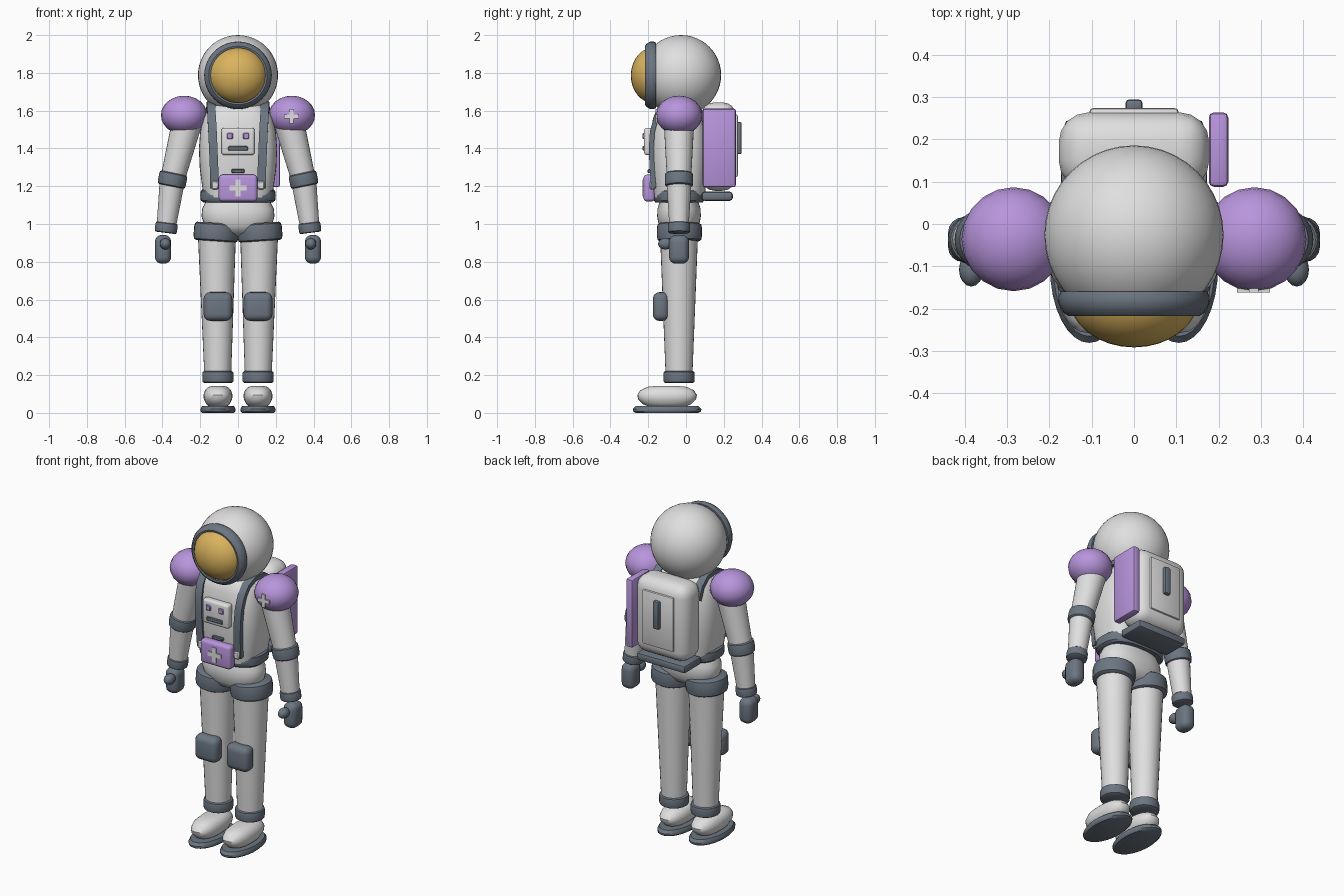
import bpy, bmesh, math
from mathutils import Matrix, Vector

if "Cube" in bpy.data.objects:
    bpy.data.objects.remove(bpy.data.objects["Cube"], do_unlink=True)


def material(name, rgb):
    m = bpy.data.materials.new(name)
    m.use_nodes = True
    m.diffuse_color = (*rgb, 1)
    m.node_tree.nodes["Principled BSDF"].inputs["Base Color"].default_value = (*rgb, 1)
    return m


WHITE = material("suit white", (0.74, 0.74, 0.74))
SLATE = material("slate grey", (0.15, 0.18, 0.22))
PURPLE = material("soft purple", (0.48, 0.30, 0.72))
GOLD = material("visor gold", (0.70, 0.45, 0.11))
MID_Y = -0.037  # depth of the body axis


def finish(name, bm, mat):
    bmesh.ops.recalc_face_normals(bm, faces=bm.faces)
    mesh = bpy.data.meshes.new(name)
    bm.to_mesh(mesh)
    bm.free()
    mesh.materials.append(mat)
    ob = bpy.data.objects.new(name, mesh)
    bpy.context.collection.objects.link(ob)
    bpy.ops.object.select_all(action='DESELECT')
    ob.select_set(True)
    bpy.context.view_layer.objects.active = ob
    bpy.ops.object.shade_smooth_by_angle(angle=math.radians(40))
    return ob


def rounded_box(name, mat, at, size, bevel, segments=3):
    bm = bmesh.new()
    bmesh.ops.create_cube(bm, size=1, matrix=Matrix.Translation(at) @ Matrix.Diagonal((*size, 1)))
    bmesh.ops.bevel(bm, geom=bm.edges[:], offset=bevel, segments=segments, profile=0.5,
                    affect='EDGES', clamp_overlap=True)
    return finish(name, bm, mat)


def ellipsoid(name, mat, at, radii, u=32, v=20):
    bm = bmesh.new()
    bmesh.ops.create_uvsphere(bm, u_segments=u, v_segments=v, radius=1,
                              matrix=Matrix.Translation(at) @ Matrix.Diagonal((*radii, 1)))
    return finish(name, bm, mat)


def turned(name, mat, profile, at=(0, 0, 0), depth=1, power=2, axis=(0, 0, 1), sides=28, hollow=False):
    """Sweep (radius, height) pairs round an axis; power squares the section."""
    turn = Vector(axis).rotation_difference(Vector((0, 0, 1))).inverted().to_matrix().to_4x4()
    place = Matrix.Translation(at) @ turn
    bm = bmesh.new()
    rings = []
    for r, z in profile:
        ring = []
        for i in range(sides):
            a = math.tau * i / sides
            c, s = (math.copysign(abs(t) ** (2 / power), t) for t in (math.cos(a), math.sin(a)))
            ring.append(bm.verts.new(place @ Vector((r * c, r * s * depth, z))))
        rings.append(ring)
    pairs = list(zip(rings, rings[1:]))
    if hollow:
        pairs.append((rings[-1], rings[0]))
    else:
        bm.faces.new(rings[0])
        bm.faces.new(rings[-1])
    for low, high in pairs:
        for i in range(sides):
            j = (i + 1) % sides
            bm.faces.new((low[i], low[j], high[j], high[i]))
    return finish(name, bm, mat)


def limb(name, start, end, r1, r2):
    a, b = Vector(start), Vector(end)
    return turned(name, WHITE, [(r1, 0), (r2, (b - a).length)], a, axis=b - a)


def band(name, at, r, half, axis=(0, 0, 1)):
    p = [(r * 0.88, -half), (r * 0.97, -half * 0.85), (r, -half * 0.5)]
    return turned(name, SLATE, p + [(q, -z) for q, z in reversed(p)], at, axis=axis)


def cross(name, at, arm, w):
    bm = bmesh.new()
    pts = []
    for k in range(4):
        spin = Matrix.Rotation(k * math.pi / 2, 3, 'Y')
        pts += [spin @ Vector(p) for p in ((arm, 0, w), (arm, 0, -w), (w, 0, -w))]
    face = bm.faces.new([bm.verts.new(p + Vector(at)) for p in pts])
    new = bmesh.ops.extrude_face_region(bm, geom=[face])["geom"]
    bmesh.ops.translate(bm, vec=(0, 0.009, 0), verts=[g for g in new if isinstance(g, bmesh.types.BMVert)])
    return finish(name, bm, WHITE)


def strap(name, path, width):
    """Flat webbing following a path, thickened across its normal."""
    bm = bmesh.new()
    rows = []
    for i, p in enumerate(path):
        p = Vector(p)
        t = Vector(path[min(i + 1, len(path) - 1)]) - Vector(path[max(i - 1, 0)])
        n = Vector((0, t.z, -t.y)).normalized() * 0.013
        w = Vector((width / 2, 0, 0))
        rows.append([bm.verts.new(q) for q in (p - w - n, p + w - n, p + w + n, p - w + n)])
    bm.faces.new(rows[0])
    bm.faces.new(rows[-1])
    for a, b in zip(rows, rows[1:]):
        for i in range(4):
            j = (i + 1) % 4
            bm.faces.new((a[i], a[j], b[j], b[i]))
    return finish(name, bm, SLATE)


# Helmet, visor and visor rim
ellipsoid("helmet", WHITE, (0, -0.026, 1.788), (0.212, 0.212, 0.212), 40, 24)
ellipsoid("visor", GOLD, (0, -0.17, 1.787), (0.155, 0.122, 0.148))
turned("visor_rim", SLATE, [(0.145, 0), (0.174, 0), (0.179, 0.012), (0.178, 0.03), (0.168, 0.048),
                            (0.155, 0.058), (0.145, 0.056)],
       (0, -0.16, 1.787), axis=(0, -1, 0), sides=40, hollow=True)

# Torso, belt and hips
turned("torso", WHITE, [(0.18, 1.14), (0.19, 1.2), (0.203, 1.3), (0.207, 1.4), (0.2, 1.49),
                        (0.183, 1.56), (0.157, 1.61), (0.11, 1.64)], (0, MID_Y, 0), 0.75, 3, sides=40)
turned("belt", SLATE, [(0.185, 1.115), (0.197, 1.125), (0.2, 1.15), (0.197, 1.175), (0.185, 1.185)],
       (0, MID_Y, 0), 0.68, 2.6, sides=40)
turned("hips", WHITE, [(0.05, 0.935), (0.14, 0.955), (0.178, 0.99), (0.193, 1.04), (0.19, 1.08), (0.165, 1.13)],
       (0, MID_Y, 0), 0.6, 2.3, sides=36)

# Chest control panel
rounded_box("chest_panel", WHITE, (0, -0.197, 1.437), (0.176, 0.05, 0.145), 0.015)
rounded_box("panel_slot", SLATE, (0, -0.223, 1.4), (0.105, 0.014, 0.024), 0.004, 1)
rounded_box("chest_vent", SLATE, (0, -0.192, 1.28), (0.07, 0.022, 0.02), 0.004, 1)

# Belt pouch
rounded_box("pouch", PURPLE, (0, -0.195, 1.19), (0.204, 0.06, 0.142), 0.018)
cross("pouch_cross", (0, -0.230, 1.19), 0.045, 0.013)

# Backpack
rounded_box("backpack", WHITE, (0, 0.172, 1.41), (0.356, 0.184, 0.468), 0.07, 4)
rounded_box("backpack_cover", WHITE, (0, 0.262, 1.415), (0.21, 0.024, 0.33), 0.008, 2)
rounded_box("backpack_handle", SLATE, (0, 0.28, 1.455), (0.04, 0.03, 0.17), 0.009, 2)
rounded_box("backpack_base", SLATE, (0, 0.165, 1.147), (0.33, 0.165, 0.048), 0.015, 2)
rounded_box("backpack_side_panel", PURPLE, (0.2, 0.176, 1.403), (0.046, 0.176, 0.415), 0.012, 2)

# Cross badge on the left shoulder
cross("shoulder_cross", (0.283, -0.162, 1.57), 0.039, 0.011)

for label, s in (("left", 1), ("right", -1)):
    # Panel buttons, harness strap and buckle
    rounded_box(label + "_button", PURPLE, (s * 0.043, -0.223, 1.466), (0.032, 0.014, 0.032), 0.004, 1)
    strap(label + "_strap", [(s * 0.125, -0.171, 1.19), (s * 0.127, -0.180, 1.3), (s * 0.131, -0.184, 1.4),
                             (s * 0.135, -0.178, 1.49), (s * 0.139, -0.158, 1.56), (s * 0.141, -0.122, 1.61),
                             (s * 0.142, -0.06, 1.635), (s * 0.144, 0.02, 1.63), (s * 0.147, 0.075, 1.59),
                             (s * 0.15, 0.11, 1.52)], 0.045)
    rounded_box(label + "_buckle", WHITE, (s * 0.122, -0.178, 1.205), (0.036, 0.03, 0.045), 0.006, 1)

    # Arm
    shoulder, elbow, wrist = [(s * x, MID_Y, z) for x, z in ((0.272, 1.53), (0.347, 1.235), (0.382, 0.97))]
    ellipsoid(label + "_shoulder", PURPLE, (s * 0.285, -0.036, 1.576), (0.123, 0.123, 0.103), 20, 12)
    limb(label + "_upper_arm", shoulder, elbow, 0.08, 0.064)
    limb(label + "_forearm", elbow, wrist, 0.067, 0.05)
    band(label + "_elbow_band", elbow, 0.075, 0.036, (s * -0.2, 0, 1))
    band(label + "_cuff", (s * 0.38, MID_Y, 0.98), 0.059, 0.027, (s * -0.13, 0, 1))
    rounded_box(label + "_glove", SLATE, (s * 0.397, MID_Y, 0.866), (0.086, 0.106, 0.152), 0.036, 4)
    ellipsoid(label + "_thumb", SLATE, (s * 0.385, -0.108, 0.895), (0.029, 0.04, 0.03), 16, 10)

    # Leg
    limb(label + "_leg", (s * 0.107, MID_Y, 0.175), (s * 0.112, MID_Y, 0.98), 0.07, 0.102)
    band(label + "_thigh_band", (s * 0.115, MID_Y + 0.002, 0.957), 0.119, 0.048, (s * -0.07, 0, 1))
    rounded_box(label + "_knee_pad", SLATE, (s * 0.106, -0.133, 0.563), (0.152, 0.085, 0.152), 0.035, 4)
    band(label + "_ankle_band", (s * 0.106, MID_Y, 0.19), 0.083, 0.031)

    # Boot and sole
    turned(label + "_boot", WHITE, [(0.05, 0.036), (0.062, 0.046), (0.075, 0.072), (0.077, 0.095),
                                    (0.069, 0.12), (0.05, 0.138), (0.025, 0.143)],
           (s * 0.106, -0.1, 0), 2.05, 2.4)
    turned(label + "_sole", SLATE, [(0.085, 0), (0.092, 0.008), (0.093, 0.02), (0.085, 0.036)],
           (s * 0.106, -0.1, 0), 1.95, 2, sides=32)
